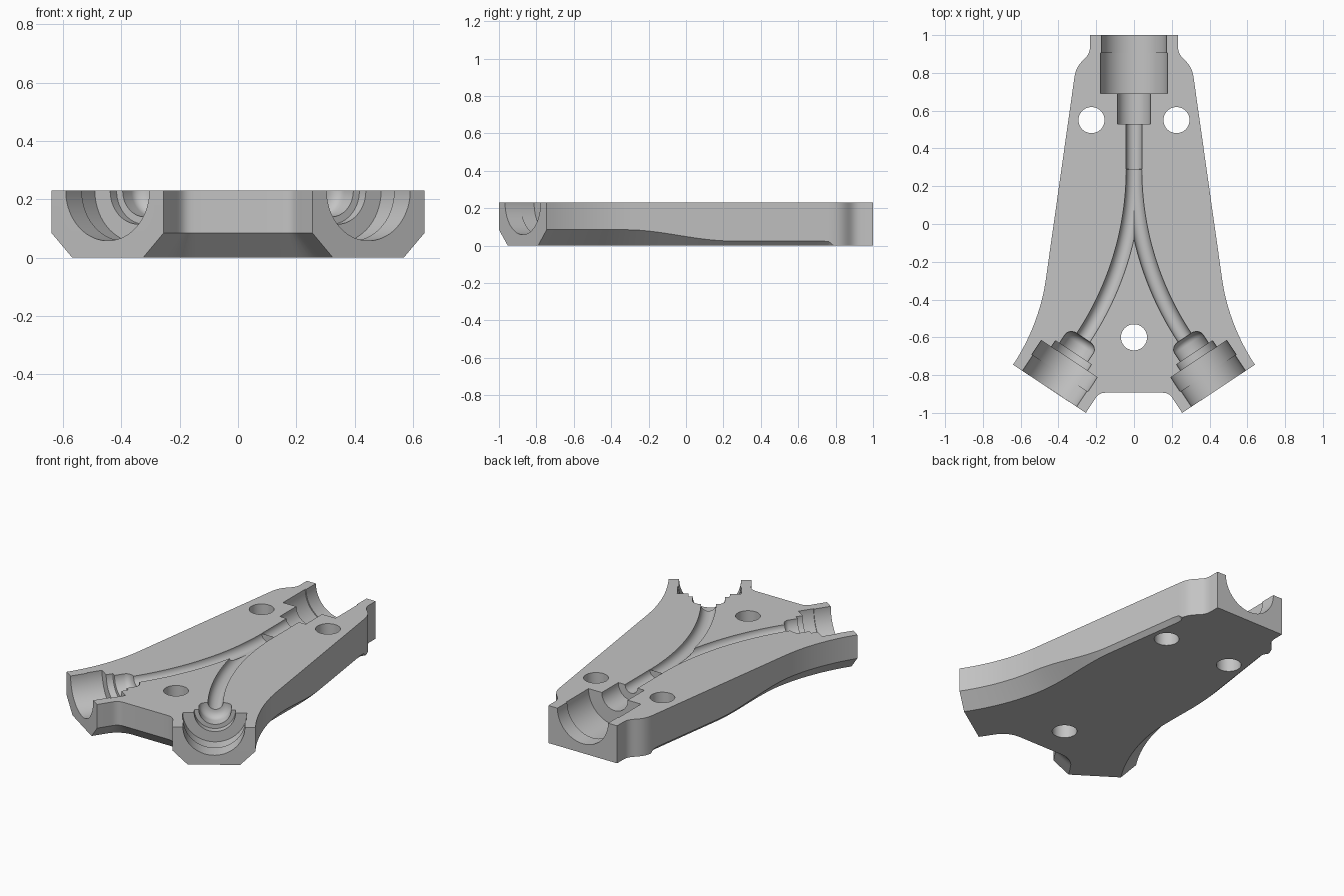
import bpy, bmesh, math
from mathutils import Vector
from mathutils.geometry import interpolate_bezier

cube = bpy.data.objects.get("Cube")
if cube:
    bpy.data.objects.remove(cube, do_unlink=True)

TOP = 0.23          # parting plane height
CHAMFER = 0.085     # lower edge chamfer near the arms
TUBE = 0.042        # channel radius
SEGS = 64
AXIS = Vector((0.552, -0.834, 0)).normalized()   # outward direction of an arm
ARM_END = Vector((0.4475, -0.8725, TOP))

grey = bpy.data.materials.new("plain grey")
grey.use_nodes = True
colour = (0.55, 0.55, 0.55, 1)
grey.diffuse_color = colour
grey.node_tree.nodes["Principled BSDF"].inputs["Base Color"].default_value = colour


def make_object(name, bm):
    bmesh.ops.recalc_face_normals(bm, faces=bm.faces[:])
    mesh = bpy.data.meshes.new(name)
    bm.to_mesh(mesh)
    bm.free()
    mesh.materials.append(grey)
    obj = bpy.data.objects.new(name, mesh)
    bpy.context.collection.objects.link(obj)
    return obj


def bridge(bm, rings):
    for a, b in zip(rings, rings[1:]):
        for i in range(len(a)):
            j = (i + 1) % len(a)
            bm.faces.new((a[i], a[j], b[j], b[i]))
    bm.faces.new(rings[0])
    bm.faces.new(rings[-1][::-1])


def loft(name, stations, side=Vector((0, 0, 1)), flip=1):
    """Round solid through (centre, direction, radius) stations."""
    bm = bmesh.new()
    rings = []
    for centre, direction, radius in stations:
        across = direction.cross(side).normalized()
        ring = []
        for k in range(SEGS):
            a = 2 * math.pi * (k + 0.5) / SEGS
            p = centre + radius * (math.cos(a) * across + math.sin(a) * side)
            ring.append(bm.verts.new((p.x * flip, p.y, p.z)))
        rings.append(ring)
    bridge(bm, rings)
    return make_object(name, bm)


def curve(*points, count=14):
    return interpolate_bezier(*[Vector((x, y, 0)) for x, y in points], count)


# Half outline: neck, straight flank, flared arm, then the front notch
def chamfer_at(y):
    if y > 0.76:
        return 0.025 * max(0, min(1, (0.79 - y) / 0.03))
    t = max(0, min(1, (y + 0.32) / 0.56))
    return CHAMFER - (CHAMFER - 0.025) * t * t * (3 - 2 * t)


neck = curve((0.233, 0.94), (0.233, 0.86), (0.305, 0.88), (0.317, 0.765))
flare = curve((0.467, -0.295), (0.49, -0.46), (0.557, -0.62), (0.64, -0.745))
flank = [neck[-1].lerp(flare[0], i / 30) for i in range(1, 30)]
side_chain = [Vector((0.233, 1, 0))] + neck + flank + flare
notch_chain = [Vector((0.255, -1, 0))] + curve(
    (0.212, -0.935), (0.195, -0.905), (0.18, -0.893), (0.148, -0.893), count=8)
notch_chain.append(Vector((0, -0.893, 0)))

half = []
for chain in (side_chain, notch_chain):
    for i, p in enumerate(chain):
        t = (chain[min(i + 1, len(chain) - 1)] - chain[max(i - 1, 0)]).normalized()
        h = chamfer_at(p.y)
        half.append((p, p + h * Vector((t.y, -t.x, 0)), h))

# Block body: top, chamfer start and floor rings
bm = bmesh.new()
rings = [[], [], []]
for sign, points in ((1, half), (-1, half[-2::-1])):
    for p, inner, h in points:
        for ring, q, z in zip(rings, (p, p, inner), (TOP, h, 0)):
            ring.append(bm.verts.new((sign * q.x, q.y, z)))
bridge(bm, rings)
bmesh.ops.remove_doubles(bm, verts=bm.verts[:], dist=1e-5)
block = make_object("channel_block", bm)

cutters = []

# Rear stepped port and straight channel
back = Vector((0, -1, 0))
rear_steps = [(1.1, 0.172), (0.905, 0.172), (0.905, 0.178), (0.69, 0.178),
              (0.69, 0.088), (0.53, 0.088), (0.53, TUBE), (0.29, TUBE)]
cutters.append(loft("rear_port_cutter",
                    [(Vector((0, y, TOP)), back, r) for y, r in rear_steps]))

# Arm ports: steps, rounded funnel, then a curved channel to the rear
port_steps = [(-0.1, 0.172), (0.1, 0.172), (0.1, 0.178), (0.19, 0.178),
              (0.19, 0.115), (0.23, 0.115), (0.23, 0.09), (0.285, 0.09)]
for i in range(1, 7):
    a = i / 6 * math.pi / 2
    port_steps.append((0.285 + 0.04 * math.sin(a), 0.09 - 0.048 * (1 - math.cos(a))))
arm = [(ARM_END - AXIS * d, -AXIS, r) for d, r in port_steps]
bend = math.atan2(AXIS.x, -AXIS.y)
tail = arm[-1][0]
radius = tail.x / (1 - math.cos(bend))
start_y = tail.y + radius * math.sin(bend)
for i in range(1, 33):
    a = bend * (1 - i / 32)
    centre = Vector((radius * (1 - math.cos(a)), start_y - radius * math.sin(a), TOP))
    arm.append((centre, Vector((-math.sin(a), math.cos(a), 0)), TUBE - 0.0005 * i / 32))
for name, flip in (("left", 1), ("right", -1)):
    cutters.append(loft(name + "_arm_cutter", arm, flip=flip))

# Bolt holes
for x, y in ((0.225, 0.55), (-0.225, 0.55), (0, -0.6)):
    ends = [(Vector((x, y, z)), Vector((0, 0, 1)), 0.069) for z in (-0.1, 0.4)]
    cutters.append(loft("bolt_hole_cutter", ends, side=Vector((0, 1, 0))))

# Cut everything out of the block
bpy.ops.object.select_all(action='DESELECT')
bpy.context.view_layer.objects.active = block
block.select_set(True)
for cutter in cutters:
    cutter.hide_render = True
    mod = block.modifiers.new("cut", 'BOOLEAN')
    mod.operation = 'DIFFERENCE'
    mod.solver = 'EXACT'
    mod.object = cutter
    bpy.ops.object.modifier_apply(modifier=mod.name)
for cutter in cutters:
    bpy.data.objects.remove(cutter, do_unlink=True)
bpy.ops.object.shade_smooth_by_angle(angle=math.radians(25))
